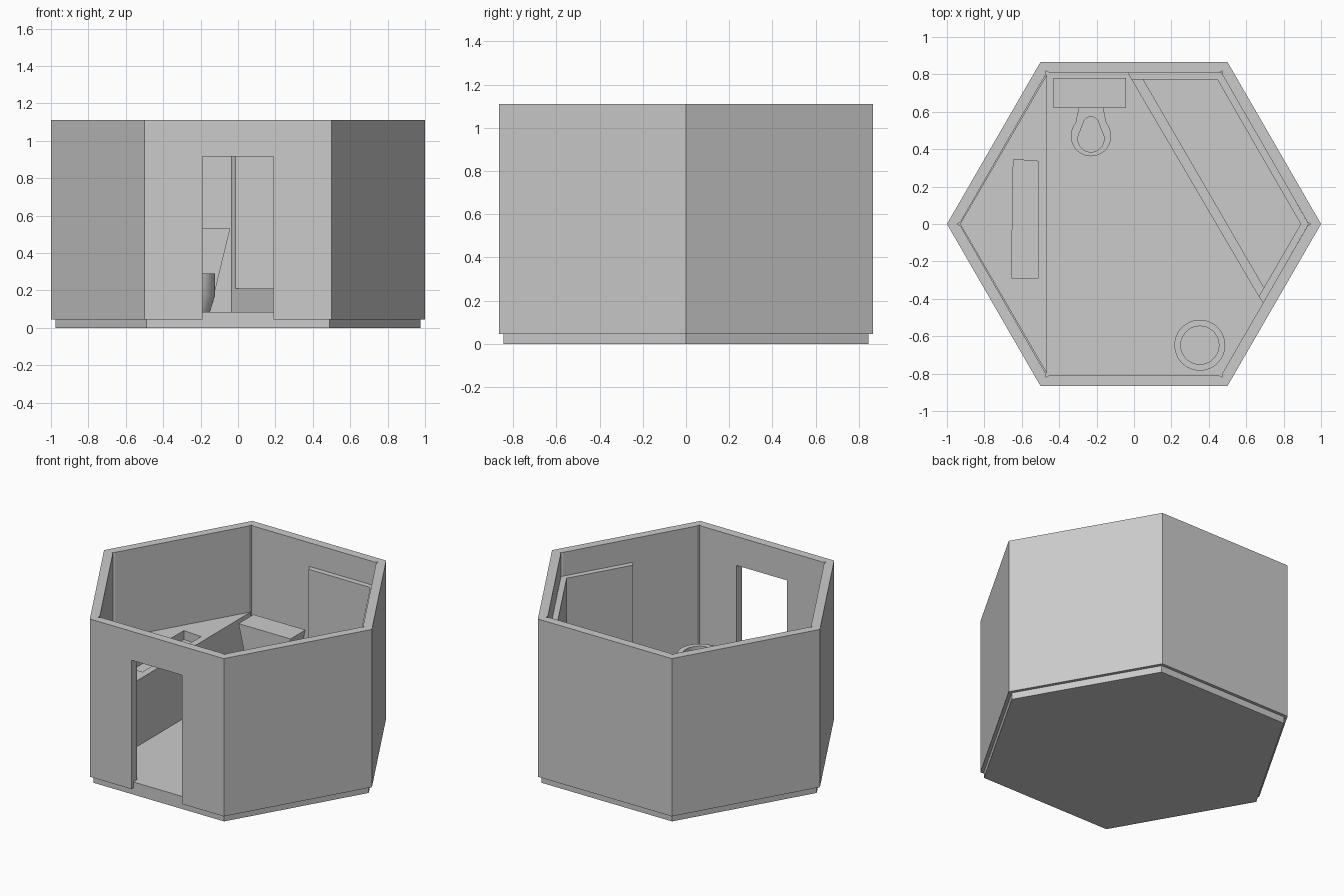
import bpy, bmesh, math
from math import sin, cos, radians

cube = bpy.data.objects.get("Cube")
if cube:
    bpy.data.objects.remove(cube, do_unlink=True)

grey = bpy.data.materials.new("plain_grey")
grey.use_nodes = True
grey.diffuse_color = (0.6, 0.6, 0.6, 1)
grey.node_tree.nodes["Principled BSDF"].inputs["Base Color"].default_value = (0.6, 0.6, 0.6, 1)

FLOOR = 0.085
TOP = 1.11


def loft(name, sections):
    """Closed solid through (outline, z) sections with equal point counts."""
    bm = bmesh.new()
    rings = [[bm.verts.new((x, y, z)) for x, y in pts] for pts, z in sections]
    bm.faces.new(rings[0])
    bm.faces.new(rings[-1])
    n = len(rings[0])
    for low, high in zip(rings, rings[1:]):
        for i in range(n):
            j = (i + 1) % n
            bm.faces.new((low[i], low[j], high[j], high[i]))
    bmesh.ops.recalc_face_normals(bm, faces=bm.faces)
    mesh = bpy.data.meshes.new(name)
    bm.to_mesh(mesh)
    bm.free()
    mesh.materials.append(grey)
    ob = bpy.data.objects.new(name, mesh)
    bpy.context.collection.objects.link(ob)
    return ob


def prism(name, pts, z0, z1):
    return loft(name, [(pts, z0), (pts, z1)])


def rect(x0, x1, y0, y1):
    return [(x0, y0), (x1, y0), (x1, y1), (x0, y1)]


def arc(cx, cy, r, start, end, steps):
    angles = [radians(start + (end - start) * i / steps) for i in range(steps + 1)]
    return [(cx + r * cos(a), cy + r * sin(a)) for a in angles]


def hexagon(r):
    return arc(0, 0, r, 0, 300, 5)


def activate(ob):
    bpy.ops.object.select_all(action='DESELECT')
    ob.select_set(True)
    bpy.context.view_layer.objects.active = ob


def cut(ob, cutter):
    cutter.hide_render = True
    mod = ob.modifiers.new("cut", 'BOOLEAN')
    mod.operation = 'DIFFERENCE'
    mod.solver = 'EXACT'
    mod.object = cutter
    activate(ob)
    bpy.ops.object.modifier_apply(modifier=mod.name)
    bpy.data.objects.remove(cutter, do_unlink=True)


def smooth(ob):
    activate(ob)
    bpy.ops.object.shade_smooth_by_angle(angle=radians(35))


# Floor slab, slightly inside the wall line
prism("floor", hexagon(0.976), 0, FLOOR)

# Hexagonal wall shell with fine corner grooves and a doorway
room = []
for k in range(6):
    for turn, r in ((-0.8, 0.926), (0, 0.945), (0.8, 0.926)):
        a = radians(60 * k + turn)
        room.append((r * cos(a), r * sin(a)))
walls = prism("walls", hexagon(1), 0.045, TOP)
cut(walls, prism("room_cutter", room, -0.1, 1.3))
cut(walls, prism("door_cutter", rect(-0.19, 0.19, -1, -0.7), -0.1, 0.915))

# Corner counter with a shallow basin
counter = prism("counter", [(-0.465, 0.8), (-0.93, 0), (-0.465, -0.8)], FLOOR, 0.53)
cut(counter, prism("basin_cutter",
                   [(-0.655, -0.29), (-0.51, -0.29), (-0.51, 0.335), (-0.645, 0.345)],
                   0.47, 0.6))

# Shower lining along three walls, and the low curb closing it off
prism("shower_lining",
      [(-0.035, 0.81), (0.467, 0.81), (0.933, 0), (0.69, -0.422),
       (0.667, -0.388), (0.891, 0), (0.446, 0.772), (-0.013, 0.772)], FLOOR, 0.95)
prism("shower_curb",
      [(-0.013, 0.772), (0.667, -0.388), (0.695, -0.34), (0.05, 0.772)], FLOOR, 0.21)

# Toilet: tank narrowing downwards, bowl on a tapered foot
loft("toilet_tank", [(rect(-0.325, -0.15, 0.62, 0.78), FLOOR),
                     (rect(-0.43, -0.042, 0.62, 0.78), 0.53)])


def bowl_outline(r, neck):
    return arc(-0.23, 0.47, r, 140, 400, 26) + [(-0.23 + neck, 0.625), (-0.23 - neck, 0.625)]


bowl = loft("toilet_bowl", [(bowl_outline(0.08, 0.045), FLOOR),
                            (bowl_outline(0.108, 0.065), 0.175),
                            (bowl_outline(0.108, 0.065), 0.29)])
opening = arc(-0.23, 0.455, 0.07, 150, 390, 24) + arc(-0.23, 0.53, 0.043, 10, 170, 10)
cut(bowl, prism("bowl_cutter", opening, 0.19, 0.4))
smooth(bowl)

# Round bin by the door
stand = prism("bin", arc(0.352, -0.648, 0.136, 0, 350, 35), FLOOR, 0.34)
cut(stand, prism("bin_cutter", arc(0.352, -0.648, 0.102, 0, 350, 35), 0.12, 0.5))
smooth(stand)
